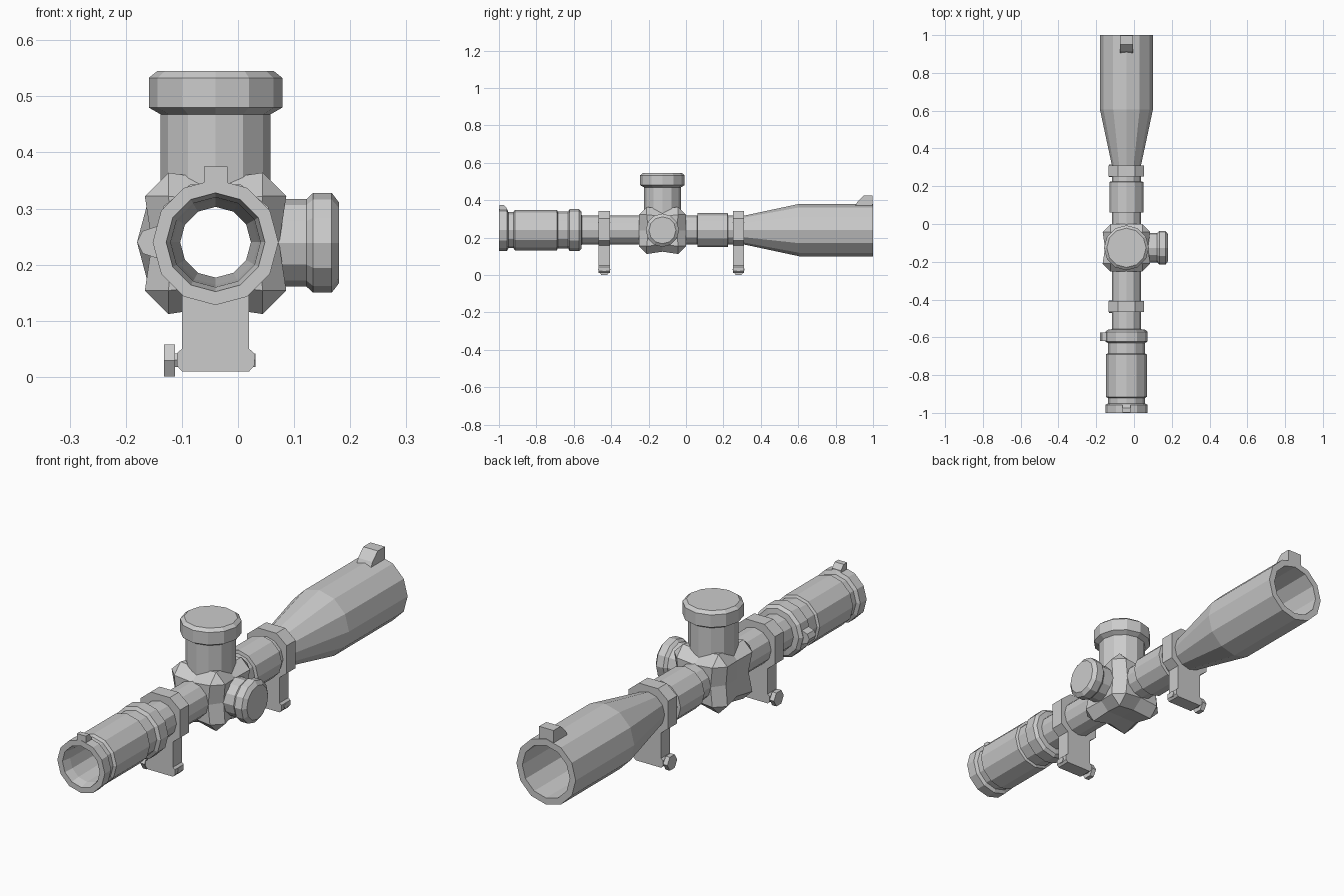
import bpy, bmesh, math
from mathutils import Vector, Matrix

if "Cube" in bpy.data.objects:
    bpy.data.objects.remove(bpy.data.objects["Cube"])

CX, CZ, TY = -0.04, 0.24, -0.126   # optical axis and turret position
N = 12


def finish(name, bm):
    bmesh.ops.recalc_face_normals(bm, faces=bm.faces[:])
    me = bpy.data.meshes.new(name)
    bm.to_mesh(me)
    bm.free()
    ob = bpy.data.objects.new(name, me)
    bpy.context.collection.objects.link(ob)
    return ob


def lathe(name, profile, axis, origin, closed=False, n=N, phase=0.0):
    """Spin (position, radius) points round an axis; cap the ends or close into a hollow."""
    bm = bmesh.new()
    o = Vector(origin)
    rings = []
    for t, r in profile:
        ring = []
        for k in range(n):
            a = 2 * math.pi * k / n + phase
            c, s = r * math.cos(a), r * math.sin(a)
            p = {'X': (t, c, s), 'Y': (c, t, s), 'Z': (c, s, t)}[axis]
            ring.append(bm.verts.new(o + Vector(p)))
        rings.append(ring)
    pairs = list(zip(rings, rings[1:]))
    if closed:
        pairs.append((rings[-1], rings[0]))
    else:
        bm.faces.new(rings[0])
        bm.faces.new(rings[-1])
    for a, b in pairs:
        for k in range(n):
            j = (k + 1) % n
            bm.faces.new((a[k], a[j], b[j], b[k]))
    return finish(name, bm)


def extrude(name, pts, to3d, lo, hi):
    """Extrude a 2D outline between lo and hi."""
    bm = bmesh.new()
    ends = [[bm.verts.new(to3d(u, v, w)) for u, v in pts] for w in (lo, hi)]
    for e in ends:
        bm.faces.new(e)
    for i in range(len(pts)):
        j = (i + 1) % len(pts)
        bm.faces.new((ends[0][i], ends[0][j], ends[1][j], ends[1][i]))
    return finish(name, bm)


def bore(ob):
    m = ob.modifiers.new("bore", 'BOOLEAN')
    m.operation = 'DIFFERENCE'
    m.solver = 'EXACT'
    m.object = cutter


# Hollow scope tube: outer profile front to back, then the inner bore back again
outer = [(-1, .112), (-.957, .112), (-.95, .097), (-.922, .097), (-.915, .108),
         (-.69, .108), (-.685, .098), (-.63, .098), (-.622, .112), (-.572, .112),
         (-.56, .1), (-.557, .077), (.06, .077), (.062, .091), (.223, .091),
         (.225, .077), (.31, .077), (.605, .14), (1, .14)]
inner = [(1, .112), (.61, .112), (.31, .063), (-.56, .063), (-.75, .076),
         (-.96, .08), (-1, .088)]
lathe("scope_tube", outer + inner, 'Y', (CX, 0, CZ), closed=True)

# Helper that keeps the bore open through solid parts
cutter = lathe("bore_cutter", [(-.9, .07), (.9, .07)], 'Y', (CX, 0, CZ))
cutter.hide_render = True
cutter.hide_set(True)

# Central turret housing: chamfered cube with pinched edge middles
H = 0.126
bm = bmesh.new()
bmesh.ops.create_cube(bm, size=2 * H)
bmesh.ops.bevel(bm, geom=bm.edges[:], offset=.042, segments=1, affect='EDGES', profile=.5)
for axis in ((1, 0, 0), (0, 1, 0), (0, 0, 1)):
    bmesh.ops.bisect_plane(bm, geom=bm.verts[:] + bm.edges[:] + bm.faces[:],
                           plane_co=(0, 0, 0), plane_no=axis, dist=1e-5)
for v in bm.verts:
    if min(abs(c) for c in v.co) < 1e-4:
        for i in range(3):
            a = abs(v.co[i])
            if a > H - .001 and i != 1:
                v.co[i] *= .9
            elif .01 < a < H - .001:
                v.co[i] *= .9
bmesh.ops.translate(bm, verts=bm.verts[:], vec=(CX, TY, CZ - .002))
bore(finish("turret_housing", bm))

# Top and side adjustment turrets
lathe("elevation_turret", [(.325, .098), (.468, .098), (.48, .119), (.533, .119),
                           (.545, .104)], 'Z', (CX, TY, 0))
lathe("focus_turret", [(.06, .078), (.122, .078), (.134, .089), (.167, .089),
                       (.18, .072)], 'X', (0, TY, CZ - .001))

# Mounting rings with posts, clamp bolts and hex knobs
half = [(.045, .343), (.094, .303), (.094, .185), (.06, .158), (.06, .05),
        (.069, .042), (.069, .02), (.06, .01)]
outline = [(CX + x, z) for x, z in half] + [(CX - x, z) for x, z in reversed(half)]
for tag, y in (("rear", -.437), ("front", .281)):
    bore(extrude(tag + "_mount", outline, lambda u, v, w: (u, w, v), y - .03, y + .03))
    lathe(tag + "_clamp_bolt", [(-.115, .014), (.031, .014)], 'X', (0, y, .03), n=6)
    lathe(tag + "_clamp_knob", [(-.132, .033), (-.112, .033)], 'X', (0, y, .029), n=6)

# Alignment tabs on the two ends and the zoom ring lever
side = lambda u, v, w: (w, u, v)
extrude("objective_tab", [(.905, .37), (.915, .39), (.95, .424), (.998, .424), (.998, .37)],
        side, CX - .034, CX + .034)
extrude("eyepiece_tab", [(-.998, .34), (-.998, .375), (-.975, .375), (-.957, .355), (-.957, .34)],
        side, CX - .021, CX + .021)
extrude("zoom_lever", [(-.14, .21), (-.17, .22), (-.18, .24), (-.17, .26), (-.14, .27)],
        lambda u, v, w: (u, w, v), -.62, -.574)
